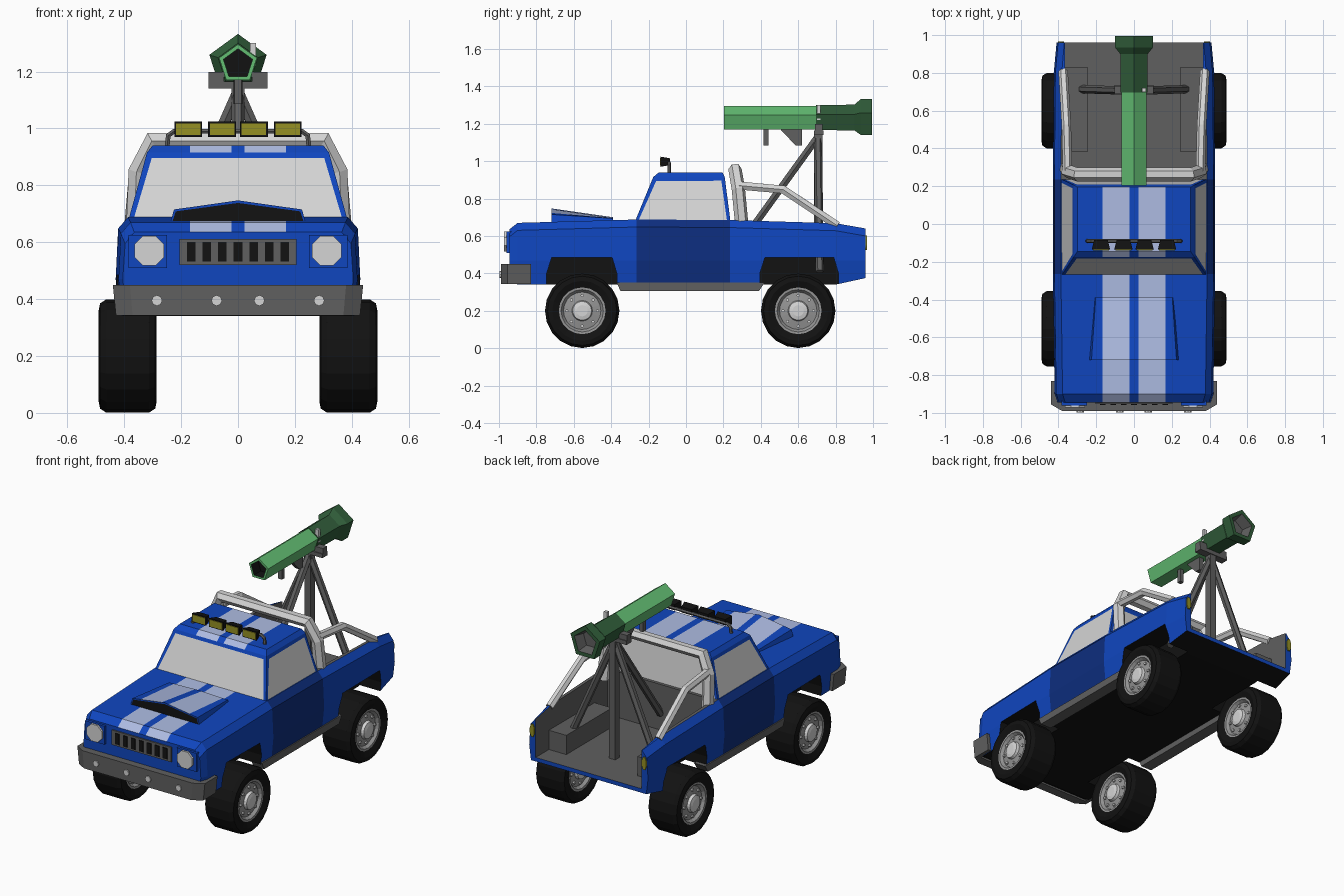
import bpy, bmesh, math
from mathutils import Vector, Matrix

if "Cube" in bpy.data.objects:
    bpy.data.objects.remove(bpy.data.objects["Cube"])

COLOURS = [("blue", (.005, .061, .52)), ("navy", (.004, .027, .21)), ("pale_blue", (.42, .50, .76)),
           ("black", (.006, .006, .006)), ("dark_grey", (.115, .115, .115)), ("mid_grey", (.30, .30, .30)),
           ("light_grey", (.66, .66, .66)), ("yellow", (.30, .28, .017)), ("green", (.125, .51, .17)),
           ("dark_green", (.03, .11, .042))]
BLUE, NAVY, PALE, BLACK, DARK, MID, LIGHT, YELLOW, GREEN, DGREEN = range(10)
MATS = []
for n, c in COLOURS:
    m = bpy.data.materials.new(n)
    m.diffuse_color = (*c, 1)
    m.use_nodes = True
    m.node_tree.nodes["Principled BSDF"].inputs["Base Color"].default_value = m.diffuse_color
    MATS.append(m)


def finish(name, bm):
    bmesh.ops.recalc_face_normals(bm, faces=bm.faces)
    me = bpy.data.meshes.new(name)
    bm.to_mesh(me)
    bm.free()
    for m in MATS:
        me.materials.append(m)
    ob = bpy.data.objects.new(name, me)
    bpy.context.collection.objects.link(ob)
    return ob


def loft_bm(rings, cols):
    """Skin rings of points; cols = one colour, or [start cap, segments..., end cap]."""
    if isinstance(cols, int):
        cols = [cols] * (len(rings) + 1)
    bm = bmesh.new()
    vs = [[bm.verts.new(p) for p in r] for r in rings]
    bm.faces.new(vs[0]).material_index = cols[0]
    bm.faces.new(vs[-1]).material_index = cols[-1]
    k = len(vs[0])
    for i in range(len(vs) - 1):
        for j in range(k):
            q = (vs[i][j], vs[i][(j + 1) % k], vs[i + 1][(j + 1) % k], vs[i + 1][j])
            bm.faces.new(q).material_index = cols[i + 1]
    bmesh.ops.recalc_face_normals(bm, faces=bm.faces)
    return bm


def loft(name, rings, cols):
    return finish(name, loft_bm(rings, cols))


def side_prism(name, yz, x0, x1, col):
    return loft(name, [[(x, y, z) for y, z in yz] for x in (x0, x1)], col)


def box(name, x0, x1, y0, y1, z0, z1, col):
    return side_prism(name, [(y0, z0), (y1, z0), (y1, z1), (y0, z1)], x0, x1, col)


def ring_y(n, r, y, cx=0, cz=0, phase=90):
    a = [math.radians(phase) + math.tau * i / n for i in range(n)]
    return [(cx + r * math.cos(t), y, cz + r * math.sin(t)) for t in a]


def tube(name, pts, r, col, res=1):
    cu = bpy.data.curves.new(name, 'CURVE')
    cu.dimensions = '3D'
    cu.bevel_depth, cu.bevel_resolution, cu.use_fill_caps = r, res, True
    sp = cu.splines.new('POLY')
    sp.points.add(len(pts) - 1)
    for p, co in zip(sp.points, pts):
        p.co = (*co, 1)
    cu.materials.append(MATS[col])
    ob = bpy.data.objects.new(name, cu)
    bpy.context.collection.objects.link(ob)
    bpy.ops.object.select_all(action='DESELECT')
    ob.select_set(True)
    bpy.context.view_layer.objects.active = ob
    bpy.ops.object.convert(target='MESH')
    for p in bpy.context.object.data.polygons:
        p.use_smooth = False


def cut(ob, cutter):
    md = ob.modifiers.new("cut", 'BOOLEAN')
    md.operation, md.solver, md.object = 'DIFFERENCE', 'EXACT', cutter
    bpy.context.view_layer.objects.active = ob
    bpy.ops.object.modifier_apply(modifier=md.name)
    bpy.data.objects.remove(cutter)


def stripes(bm, zone):
    """Cut twin racing stripes into the faces of a zone."""
    for x in (-.168, -.023, .023, .168):
        bm.normal_update()
        fs = [f for f in bm.faces if zone(f.calc_center_median(), f.normal)]
        geom = list({g for f in fs for g in [f, *f.edges, *f.verts]})
        bmesh.ops.bisect_plane(bm, geom=geom, plane_co=(x, 0, 0), plane_no=(1, 0, 0))
    bm.normal_update()
    for f in bm.faces:
        c = f.calc_center_median()
        if zone(c, f.normal) and .023 < abs(c.x) < .168:
            f.material_index = PALE


# lower body: lofted cross-sections (y, half width, bottom, top)
rings = []
for y, w, zb, zt in [(-.945, .405, .36, .635), (-.90, .42, .34, .67), (-.265, .43, .34, .688),
                     (.235, .43, .34, .685), (.80, .425, .34, .668), (.96, .41, .375, .64)]:
    half = [(w * .97, zb), (w, .47), (w * .98, zt - .04), (w * .90, zt)]
    rings.append([(x, y, z) for x, z in half] + [(-x, y, z) for x, z in reversed(half)])
body = loft("truck_body", rings, BLUE)
# open cargo bed, leaving the wheel housings standing
cut(body, box("c", -.365, .365, .255, 1.1, .52, 1, DARK))
cut(body, box("c", -.245, .245, .255, 1.1, .40, .7, DARK))
cut(body, box("c", -.365, .365, .255, .38, .40, .7, DARK))
cut(body, box("c", -.365, .365, .83, 1.1, .40, .7, DARK))
# wheel arches
ARCHES = [(-.745, -.37), (.395, .815)]
for a, b in ARCHES:
    yz = [(a, .2), (a, .40), (a + .027, .485), (b - .025, .485), (b, .40), (b, .2)]
    for s in (-1, 1):
        cut(body, side_prism("c", yz, s * .27, s * .6, BLACK))
bm = bmesh.new()
bm.from_mesh(body.data)
bm.normal_update()
for f in bm.faces:
    c, n = f.calc_center_median(), f.normal
    in_arch = any(a - .01 < c.y < b + .01 for a, b in ARCHES)
    f.material_index = BLUE
    if n.z < -.5 or (in_arch and c.z < .5 and abs(c.x) < .4 and (n.x * c.x > .1 or abs(n.y) > .5)):
        f.material_index = BLACK
    elif c.y > .25 and c.y < .955 and abs(c.x) < .367 and c.z > .39:
        f.material_index = DARK
    elif -.27 < c.y < .24 and abs(n.x) > .6 and abs(c.x) > .38:
        f.material_index = NAVY
stripes(bm, lambda c, n: n.z > .3 and c.y < -.2 and c.z > .6)
bm.to_mesh(body.data)
bm.free()

# cab with inset windows
rings = [[(-x, a, z), (x, a, z), (x, b, z), (-x, b, z)] for z, x, a, b in
         [(.66, .39, -.28, .24), (.915, .32, -.175, .207), (.94, .30, -.145, .195)]]
bm = loft_bm(rings, BLUE)
glass = [f for f in bm.faces if .7 < f.calc_center_median().z < .85]
bmesh.ops.inset_individual(bm, faces=glass, thickness=.027)
for f in glass:
    f.material_index = LIGHT
stripes(bm, lambda c, n: c.z > .92 and n.z > .3 and c.y < .19)
finish("cab", bm)

# hood scoop with dark mouth
rings = []
for y, k, z1, z2 in [(-.72, 1, .715, .747), (-.39, .9, .694, .70)]:
    rings.append([(x * k, y, z) for x, z in [(-.24, .66), (-.225, z1), (0, z2), (.225, z1), (.24, .66)]])
bm = loft_bm(rings, BLUE)
mouth = [f for f in bm.faces if f.normal.y < -.9]
bmesh.ops.inset_individual(bm, faces=mouth, thickness=.009)
mouth[0].material_index = BLACK
stripes(bm, lambda c, n: n.z > .7)
finish("hood_scoop", bm)

# grille and headlights
box("grille", -.205, .205, -.953, -.93, .52, .612, DARK)
for i in range(7):
    x = (i - 3) * .055
    box("grille_slot", x - .015, x + .015, -.957, -.95, .532, .60, BLACK)
for s in (-1, 1):
    box("headlight_housing", s * .25, s * .385, -.96, -.93, .51, .625, BLUE)
    loft("headlight", [ring_y(8, .057, y, s * .312, .57, 22.5) for y in (-.972, -.94)], LIGHT)
    loft("tail_light", [ring_y(8, .042, y, 0, 0, 22.5) for y in (.955, .967)], YELLOW)
    lamp = bpy.context.collection.objects[-1]
    lamp.location, lamp.scale = (s * .386, 0, .565), (.4, 1, 1)
    # side sills
    side_prism("side_sill", [(-.37, .35), (-.35, .305), (.39, .305), (.42, .35)], s * .35, s * .425, DARK)

# wrap-around front bumper
half = [(.38, -.99), (.44, -.955), (.44, -.83), (.41, -.83), (.41, -.93)]
plan = half + [(-x, y) for x, y in reversed(half)]
loft("front_bumper", [[(x * k, y, z) for x, y in plan] for z, k in ((.342, .975), (.45, 1))], DARK)
for x in (-.285, -.075, .075, .285):
    loft("bumper_lamp", [ring_y(8, .019, y, x, .395) for y in (-.997, -.98)], LIGHT)

# roof light bar
tube("roof_light_bar", [(-.25, -.09, .93), (-.245, -.09, .975), (-.225, -.09, .99), (.225, -.09, .99),
                        (.245, -.09, .975), (.25, -.09, .93)], .01, DARK)
for x in (-.175, -.056, .056, .175):
    loft("roof_light", [[(x + sx * w, y, .997 + sz * h) for sx, sz in ((-1, -1), (1, -1), (1, 1), (-1, 1))]
                        for y, w, h in ((-.135, .049, .027), (-.085, .036, .018))], BLACK)
    box("roof_light_lens", x - .043, x + .043, -.139, -.133, .976, 1.018, YELLOW)

# roll bar
leg = [(.36, .30, .64), (.352, .28, .85), (.30, .262, .957)]
tube("roll_hoop", leg + [(-x, y, z) for x, y, z in reversed(leg)], .036, LIGHT)
for s in (-1, 1):
    tube("roll_brace", [(s * .352, .28, .87), (s * .358, .52, .848), (s * .375, .81, .655)], .025, LIGHT)

# gun stand
box("stand_post", -.022, .022, .685, .73, .39, 1.16, DARK)
for end in [(.32, .715, .41), (-.32, .715, .41), (0, .25, .50)]:
    tube("stand_leg", [(0, .705, 1.13), end], .022, DARK)
box("stand_cradle", -.103, .103, .685, .735, 1.14, 1.165, DARK)
for s in (-1, 1):
    box("cradle_cheek", s * .05, s * .103, .69, .73, 1.16, 1.198, DARK)

# launcher tube, five sided, with flared tail
prof = [(.27, .054), (.203, .054), (.203, .07), (.695, .07), (.695, .074), (.90, .076), (.935, .106),
        (.995, .106), (.995, .078), (.93, .06)]
loft("launcher_tube", [ring_y(5, r, y, 0, 1.226) for y, r in prof],
     [BLACK, BLACK, GREEN, GREEN, DGREEN, DGREEN, DGREEN, DGREEN, DGREEN, DARK, DARK])
box("front_grip", -.013, .013, .415, .442, 1.085, 1.18, DARK)
side_prism("rear_grip", [(.50, 1.175), (.62, 1.175), (.62, 1.085), (.585, 1.085)], -.015, .015, DARK)
box("sight", .042, .064, .70, .72, 1.22, 1.30, LIGHT)

# wheels: one symmetric lathe of tyre, rim and hub, with nuts, repeated
half = [(.03, .10), (.05, .095), (.055, .078), (.10, .07), (.113, .088), (.125, .089), (.16, .102),
        (.185, .097), (.199, .075)]
cols = [LIGHT] * 3 + [MID] * 3 + [BLACK] * 3
prof = half + [(r, -x) for r, x in reversed(half)]
bm = loft_bm([[(x, r * math.cos(math.tau * i / 20), r * math.sin(math.tau * i / 20)) for i in range(20)]
              for r, x in prof], cols + [BLACK] + cols[::-1])
for i in range(8):
    t = math.tau * i / 8
    g = bmesh.ops.create_cone(bm, cap_ends=True, segments=6, radius1=.009, radius2=.009, depth=.166,
                              matrix=Matrix.Translation((0, .082 * math.cos(t), .082 * math.sin(t)))
                              @ Matrix.Rotation(math.pi / 2, 4, 'Y'))
    for f in {f for v in g['verts'] for f in v.link_faces}:
        f.material_index = LIGHT
wheel = finish("wheel", bm)
spots = [(s * .388, y, .2) for s in (-1, 1) for y in (-.555, .60)]
wheel.location = spots[0]
for p in spots[1:]:
    w = wheel.copy()
    w.location = p
    bpy.context.collection.objects.link(w)
